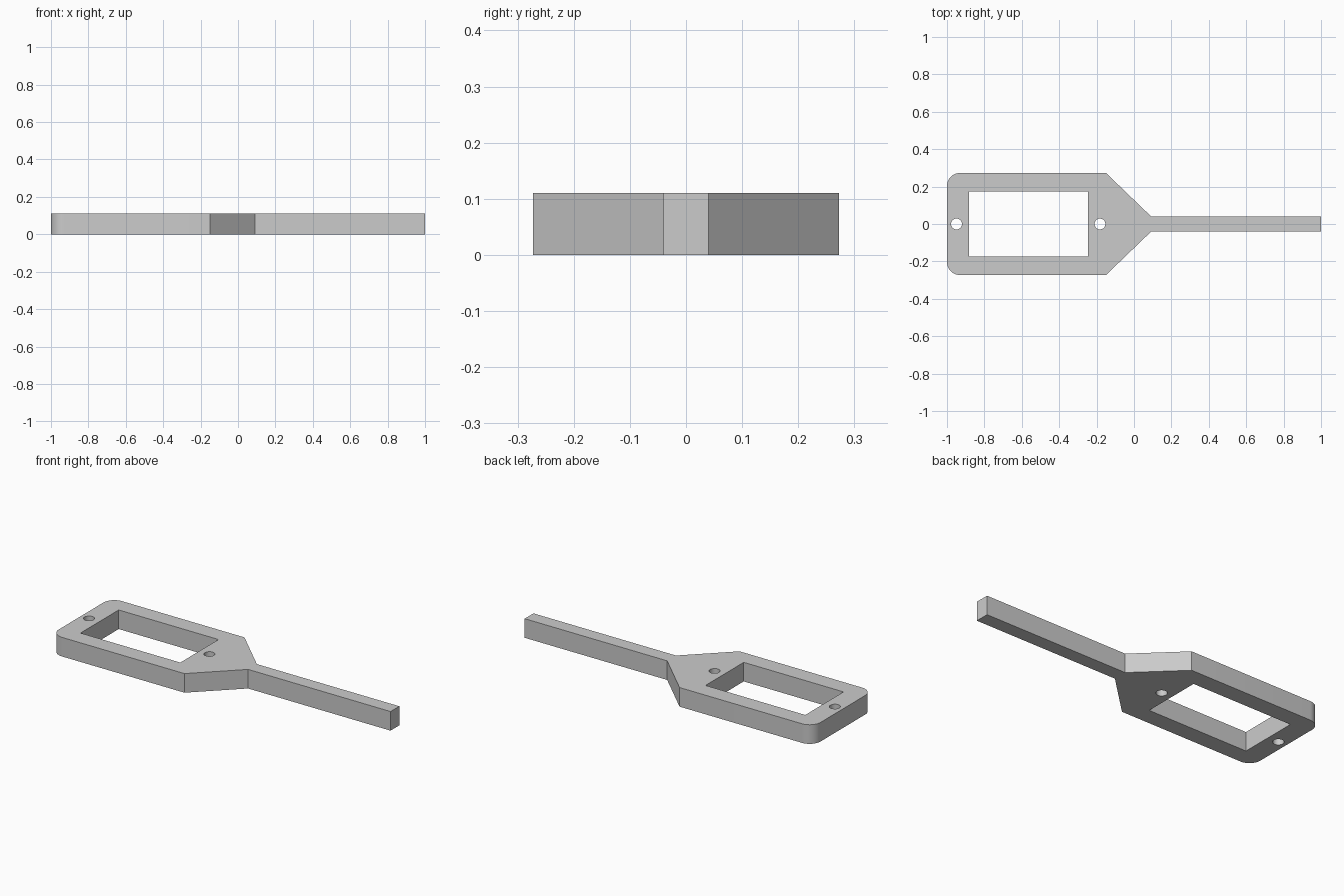
import bpy
import bmesh
from math import cos, sin, pi, radians

cube = bpy.data.objects.get("Cube")
if cube:
    bpy.data.objects.remove(cube, do_unlink=True)

HEIGHT = 0.11
BODY_W, ARM_W = 0.273, 0.04       # half widths
CORNER_R, HOLE_R = 0.07, 0.029


def arc(cx, cy, r, start, end, steps):
    """Points on an arc, both ends included."""
    angles = [radians(start + (end - start) * i / steps) for i in range(steps + 1)]
    return [(cx + r * cos(a), cy + r * sin(a)) for a in angles]


def add_loop(curve, points):
    """Closed straight-sided loop in a flat curve."""
    spline = curve.splines.new("POLY")
    spline.points.add(len(points) - 1)
    for p, (x, y) in zip(spline.points, points):
        p.co = (x, y, 0, 1)
    spline.use_cyclic_u = True


# Outline: upper half from arm tip to rounded end, then mirrored
upper = [(1, ARM_W), (0.092, ARM_W), (-0.15, BODY_W)]
upper += arc(-1 + CORNER_R, BODY_W - CORNER_R, CORNER_R, 90, 180, 10)
outline = upper + [(x, -y) for x, y in reversed(upper)]

profile = bpy.data.curves.new("frame_profile", "CURVE")
profile.dimensions = "2D"
profile.fill_mode = "BOTH"
profile.extrude = HEIGHT / 2
add_loop(profile, outline)

# Rectangular window and the two screw holes
add_loop(profile, [(-0.882, -0.174), (-0.246, -0.174), (-0.246, 0.174), (-0.882, 0.174)])
for hole_x in (-0.949, -0.182):
    add_loop(profile, arc(hole_x, 0, HOLE_R, 0, 360, 32)[:-1])

# Turn the profile into a solid mesh
frame = bpy.data.objects.new("frame_with_handle", profile)
bpy.context.collection.objects.link(frame)
bpy.ops.object.select_all(action="DESELECT")
frame.select_set(True)
bpy.context.view_layer.objects.active = frame
bpy.ops.object.convert(target="MESH")
frame = bpy.context.object

bm = bmesh.new()
bm.from_mesh(frame.data)
bmesh.ops.remove_doubles(bm, verts=bm.verts, dist=0.0005)
bmesh.ops.translate(bm, verts=bm.verts, vec=(0, 0, HEIGHT / 2))
bmesh.ops.dissolve_limit(bm, angle_limit=radians(1), verts=bm.verts, edges=bm.edges)
bmesh.ops.recalc_face_normals(bm, faces=bm.faces)
bmesh.ops.triangulate(bm, faces=[f for f in bm.faces if len(f.verts) > 4])
bm.to_mesh(frame.data)
bm.free()
bpy.ops.object.shade_smooth_by_angle(angle=radians(30))

# Plain grey material
grey = bpy.data.materials.new("plain_grey")
grey.use_nodes = True
colour = (0.6, 0.6, 0.6, 1)
grey.diffuse_color = colour
grey.node_tree.nodes["Principled BSDF"].inputs["Base Color"].default_value = colour
frame.data.materials.clear()
frame.data.materials.append(grey)
